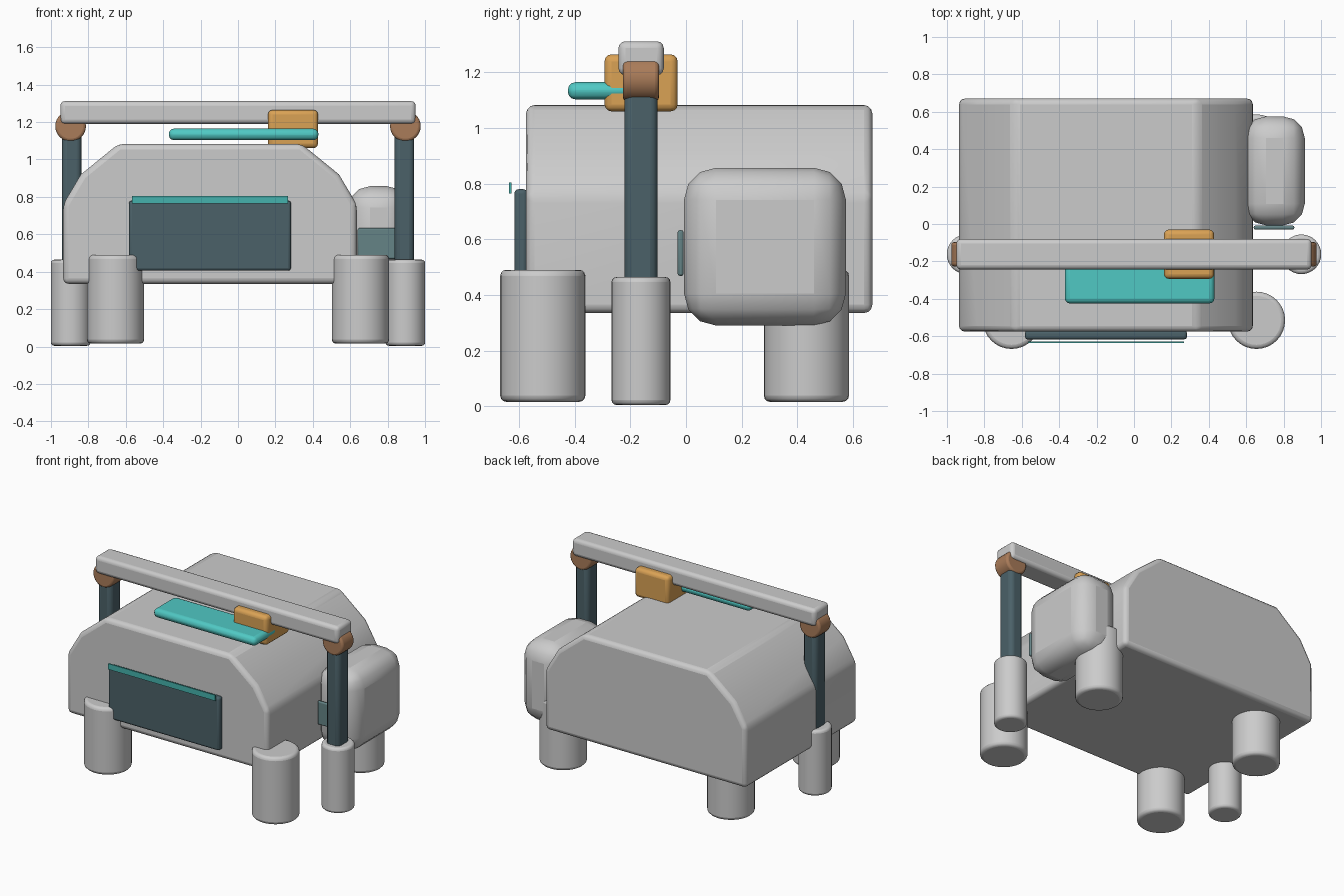
import bpy, bmesh, math
from mathutils import Matrix

if "Cube" in bpy.data.objects:
    bpy.data.objects.remove(bpy.data.objects["Cube"])


def material(name, rgb):
    m = bpy.data.materials.new(name)
    m.diffuse_color = (*rgb, 1)
    m.use_nodes = True
    m.node_tree.nodes["Principled BSDF"].inputs["Base Color"].default_value = m.diffuse_color
    return m


DARK = material("dark slate", (0.07, 0.12, 0.14))
GLASS = material("grey teal", (0.13, 0.23, 0.24))
CYAN = material("cyan", (0.08, 0.58, 0.55))
TEAL = material("teal", (0.06, 0.45, 0.42))
ORANGE = material("orange", (0.70, 0.36, 0.09))
BROWN = material("brown", (0.40, 0.20, 0.10))


def finish(name, bm, bevel, segments, mat):
    bmesh.ops.recalc_face_normals(bm, faces=bm.faces)
    mesh = bpy.data.meshes.new(name)
    bm.to_mesh(mesh)
    bm.free()
    obj = bpy.data.objects.new(name, mesh)
    bpy.context.collection.objects.link(obj)
    if mat:
        mesh.materials.append(mat)
    if bevel:
        mod = obj.modifiers.new("Bevel", "BEVEL")
        mod.width, mod.segments = bevel, segments
        mod.limit_method, mod.angle_limit = "ANGLE", math.radians(25)
    bpy.ops.object.select_all(action="DESELECT")
    obj.select_set(True)
    bpy.context.view_layer.objects.active = obj
    bpy.ops.object.shade_smooth_by_angle(angle=math.radians(35))
    return obj


def box(name, x, y, z, bevel=0.0, segments=3, mat=None):
    """Rounded box from (min, max) ranges."""
    bm = bmesh.new()
    size = [b - a for a, b in (x, y, z)]
    mid = [(a + b) / 2 for a, b in (x, y, z)]
    bmesh.ops.create_cube(bm, size=1, matrix=Matrix.Translation(mid) @ Matrix.Diagonal((*size, 1)))
    return finish(name, bm, bevel, segments, mat)


def cylinder(name, centre, radius, depth, bevel, mat=None, along_y=False):
    bm = bmesh.new()
    turn = Matrix.Rotation(math.pi / 2 if along_y else 0, 4, "X")
    bmesh.ops.create_cone(bm, cap_ends=True, segments=32, radius1=radius, radius2=radius,
                          depth=depth, matrix=Matrix.Translation(centre) @ turn)
    return finish(name, bm, bevel, 3, mat)


# Main body: faceted arch profile extruded front to back
half = [(0.785, 0.335), (0.785, 0.76), (0.69, 0.92), (0.49, 1.083)]
profile = half + [(-x, z) for x, z in reversed(half)]
bm = bmesh.new()
face = bm.faces.new([bm.verts.new((x - 0.15, -0.575, z)) for x, z in profile])
ext = bmesh.ops.extrude_face_region(bm, geom=[face])
bmesh.ops.translate(bm, vec=(0, 1.245, 0),
                    verts=[v for v in ext["geom"] if isinstance(v, bmesh.types.BMVert)])
finish("body", bm, 0.03, 3, None)

# Legs, gantry posts, feet and joints on both sides
for side, s in (("left", -1), ("right", 1)):
    for place, y in (("front", -0.515), ("back", 0.433)):
        cylinder(f"{place}_{side}_leg", (0.655 * s, y, 0.253), 0.153, 0.475, 0.022)
    cylinder(f"{side}_post_foot", (0.895 * s, -0.162, 0.234), 0.106, 0.46, 0.018)
    box(f"{side}_post", (0.89 * s - 0.052, 0.89 * s + 0.052), (-0.222, -0.102), (0.4, 1.2),
        0.028, 3, DARK)
    cylinder(f"{side}_joint", (0.895 * s, -0.162, 1.178), 0.082, 0.13, 0.015, BROWN, True)

# Gantry beam with carriage and tray
box("beam", (-0.95, 0.95), (-0.243, -0.08), (1.19, 1.312), 0.025)
box("carriage", (0.16, 0.428), (-0.293, -0.03), (1.06, 1.265), 0.025, 3, ORANGE)
box("tray", (-0.37, 0.43), (-0.425, -0.18), (1.103, 1.165), 0.028, 3, CYAN)

# Front panel with trim strip
box("front_panel", (-0.583, 0.283), (-0.617, -0.57), (0.406, 0.78), 0.015, 3, DARK)
box("panel_trim", (-0.568, 0.266), (-0.636, -0.627), (0.765, 0.805), 0, 1, TEAL)

# Side pod with small window
box("side_pod", (0.59, 0.913), (-0.007, 0.575), (0.29, 0.857), 0.115, 3)
box("pod_window", (0.64, 0.857), (-0.03, -0.009), (0.468, 0.633), 0.008, 2, GLASS)
